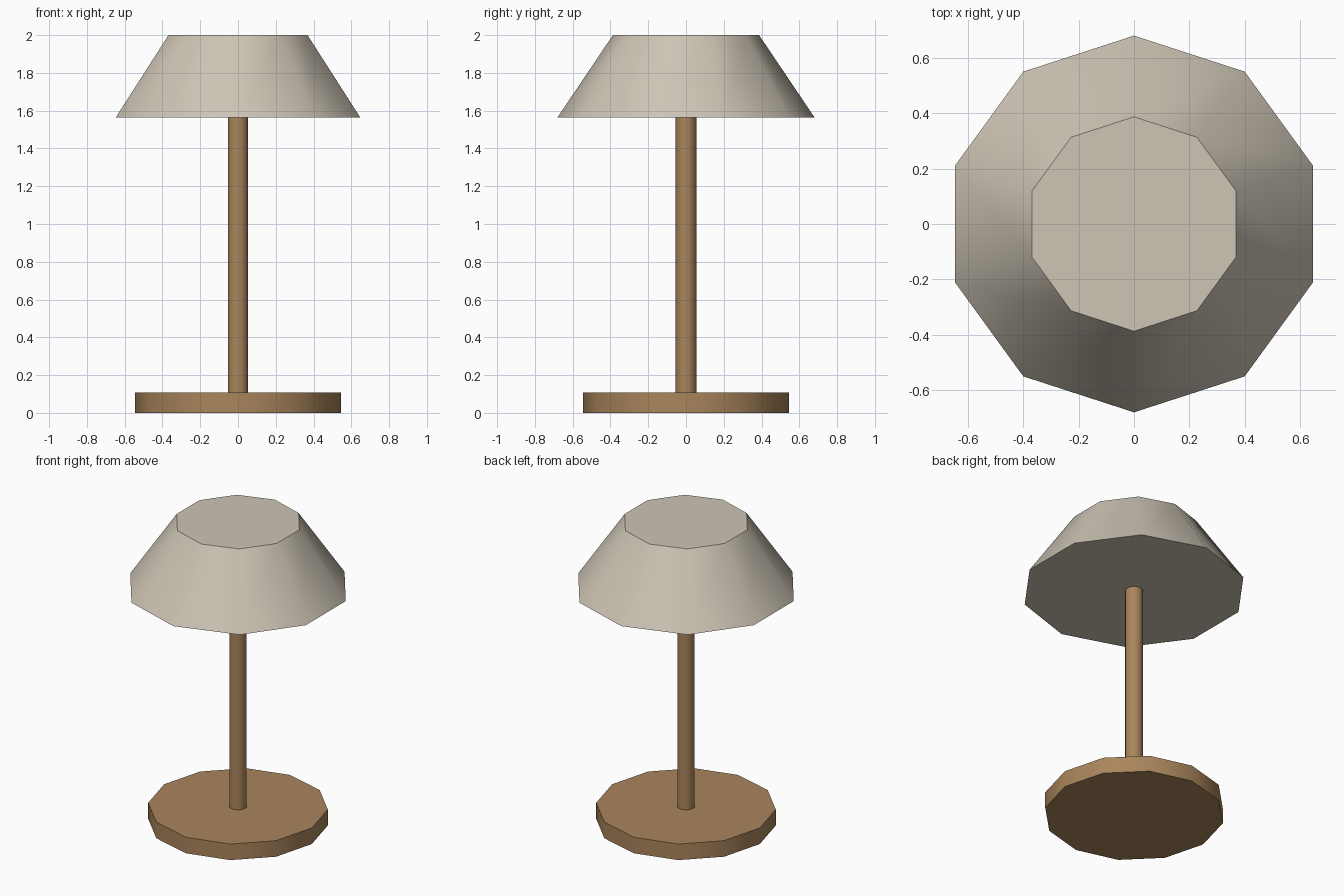
import bpy
import bmesh
import math

if "Cube" in bpy.data.objects:
    bpy.data.objects.remove(bpy.data.objects["Cube"])


def material(name, color):
    m = bpy.data.materials.new(name)
    m.diffuse_color = (*color, 1.0)
    m.use_nodes = True
    m.node_tree.nodes["Principled BSDF"].inputs["Base Color"].default_value = m.diffuse_color
    return m


wood = material("warm_wood", (0.40, 0.235, 0.107))
fabric = material("beige_fabric", (0.61, 0.555, 0.46))


def tapered_prism(name, sides, r_low, r_high, z_low, z_high, mat):
    """Closed prism with a corner on the y axis, smooth round its sides."""
    bm = bmesh.new()
    rings = []
    for r, z in ((r_low, z_low), (r_high, z_high)):
        angles = [math.pi / 2 + math.tau * i / sides for i in range(sides)]
        rings.append([bm.verts.new((r * math.cos(a), r * math.sin(a), z)) for a in angles])
    low, high = rings
    bm.faces.new(low[::-1])
    bm.faces.new(high)
    for i in range(sides):
        j = (i + 1) % sides
        bm.faces.new((low[i], low[j], high[j], high[i]))
    mesh = bpy.data.meshes.new(name)
    bm.to_mesh(mesh)
    bm.free()
    mesh.materials.append(mat)
    obj = bpy.data.objects.new(name, mesh)
    bpy.context.collection.objects.link(obj)
    bpy.ops.object.select_all(action='DESELECT')
    obj.select_set(True)
    bpy.context.view_layer.objects.active = obj
    bpy.ops.object.shade_smooth_by_angle(angle=math.radians(45))
    return obj


# Round foot, slim pole and flared shade
tapered_prism("base", 12, 0.544, 0.544, 0.0, 0.107, wood)
tapered_prism("pole", 10, 0.055, 0.055, 0.107, 1.565, wood)
tapered_prism("shade", 10, 0.68, 0.387, 1.565, 2.0, fabric)
